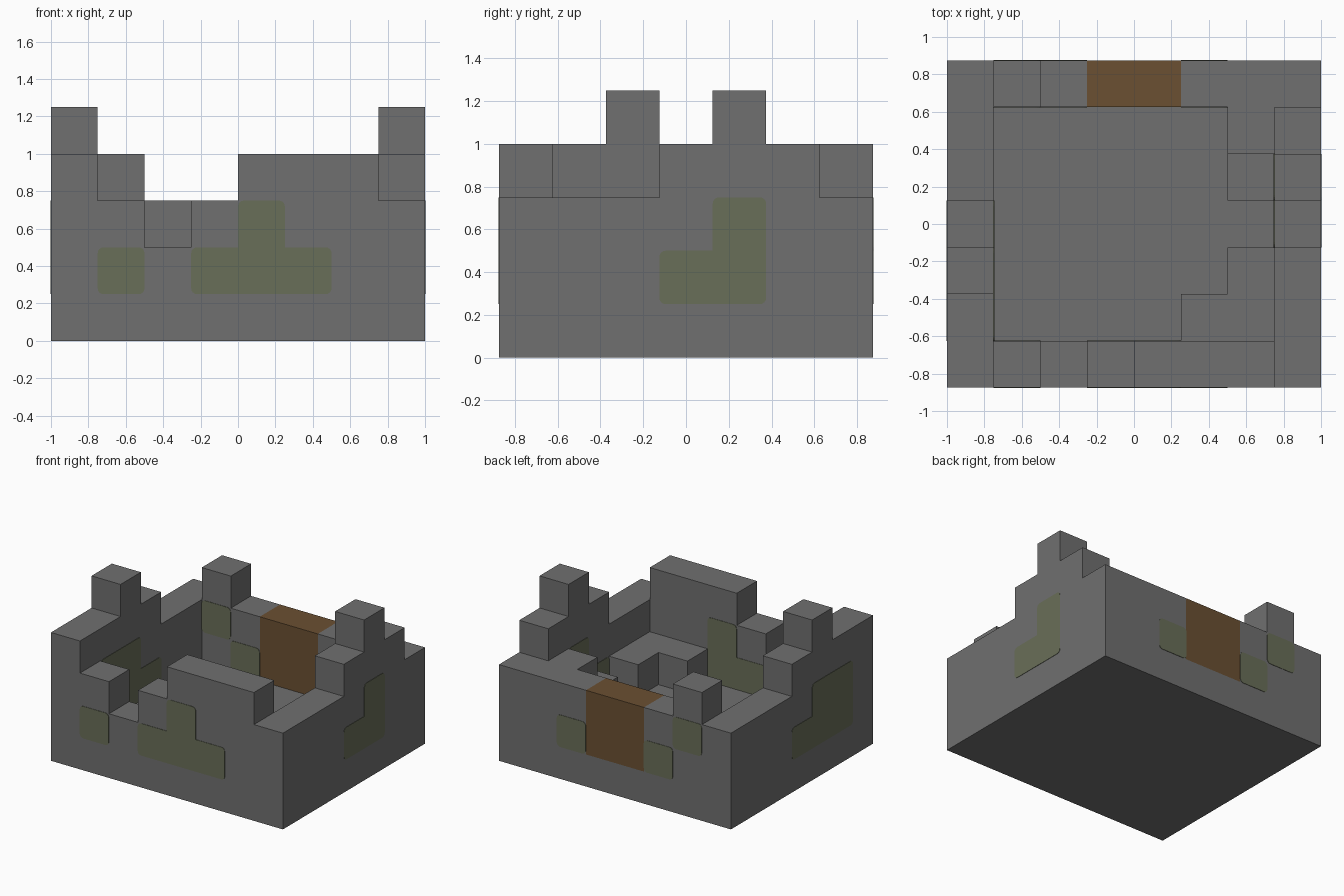
import bpy, bmesh, math
from mathutils import Vector

if "Cube" in bpy.data.objects:
    bpy.data.objects.remove(bpy.data.objects["Cube"], do_unlink=True)

BLOCK = 0.25
ORIGIN = Vector((-1, -0.875, 0))
# Stack heights in blocks: rows run front to back, digits left to right along x
HEIGHTS = ["43234443",
           "41111223",
           "51111123",
           "41111114",
           "31111125",
           "31111134",
           "34333333"]


def material(name, rgb):
    m = bpy.data.materials.new(name)
    m.use_nodes = True
    m.diffuse_color = (*rgb, 1)
    bsdf = m.node_tree.nodes["Principled BSDF"]
    bsdf.inputs["Base Color"].default_value = (*rgb, 1)
    bsdf.inputs["Roughness"].default_value = 1.0
    return m


STONE = material("stone grey", (0.16, 0.16, 0.16))
WOOD = material("door brown", (0.145, 0.08, 0.032))
MOSS = material("moss green", (0.141, 0.156, 0.098))


def finish(name, bm, *mats):
    mesh = bpy.data.meshes.new(name)
    bm.to_mesh(mesh)
    bm.free()
    for m in mats:
        mesh.materials.append(m)
    obj = bpy.data.objects.new(name, mesh)
    bpy.context.collection.objects.link(obj)
    return obj


def filled(i, j, k):
    return 0 <= j < len(HEIGHTS) and 0 <= i < len(HEIGHTS[0]) and 0 <= k < int(HEIGHTS[j][i])


def is_door(i, j, k):
    return j == 6 and i in (3, 4) and k >= 1


# Ruined walls, floor, fallen blocks and door: outer skin of the block stacks
bm = bmesh.new()
for j, row in enumerate(HEIGHTS):
    for i, h in enumerate(row):
        for k in range(int(h)):
            centre = Vector((i + 0.5, j + 0.5, k + 0.5))
            for axis in range(3):
                for sign in (-1, 1):
                    step = [0, 0, 0]
                    step[axis] = sign
                    if filled(i + step[0], j + step[1], k + step[2]):
                        continue
                    n = Vector(step) / 2
                    u = Vector((0, 0, 0))
                    u[(axis + 1) % 3] = 0.5
                    v = n.cross(u) * 2
                    ring = [centre + n + a * u + b * v
                            for a, b in ((-1, -1), (1, -1), (1, 1), (-1, 1))]
                    f = bm.faces.new([bm.verts.new(ORIGIN + p * BLOCK) for p in ring])
                    f.material_index = int(is_door(i, j, k))
bmesh.ops.remove_doubles(bm, verts=bm.verts[:], dist=0.001)
bmesh.ops.dissolve_limit(bm, angle_limit=math.radians(1), verts=bm.verts[:],
                         edges=bm.edges[:], delimit={'MATERIAL'})
finish("ruined_walls", bm, STONE, WOOD)


# Moss patches: thin plates with rounded outer corners on both wall faces
def moss(name, outline, axis, depths):
    for side, (depth, sign) in zip(("front", "back"), zip(depths, (-1, 1))):
        bm = bmesh.new()
        pts = [Vector((a, b)) * BLOCK for a, b in outline]
        verts, convex = [], []
        for n, p in enumerate(pts):
            a, b = p - pts[n - 1], pts[(n + 1) % len(pts)] - p
            along = p.x + (ORIGIN.x if axis == 'x' else ORIGIN.y)
            co = (along, depth, p.y) if axis == 'x' else (depth, along, p.y)
            verts.append(bm.verts.new(co))
            if a.x * b.y - a.y * b.x > 0:
                convex.append(verts[-1])
        bm.faces.new(verts)
        bmesh.ops.bevel(bm, geom=convex, offset=0.03, segments=4, profile=0.5,
                        affect='VERTICES')
        out = bmesh.ops.extrude_face_region(bm, geom=bm.faces[:])
        move = Vector((0, sign, 0)) if axis == 'x' else Vector((sign, 0, 0))
        bmesh.ops.translate(bm, vec=move * 0.003,
                            verts=[g for g in out["geom"] if isinstance(g, bmesh.types.BMVert)])
        bmesh.ops.recalc_face_normals(bm, faces=bm.faces[:])
        finish(f"{name}_{side}", bm, MOSS)


def square(a, b):
    return [(a, b), (a + 1, b), (a + 1, b + 1), (a, b + 1)]


FRONT, BACK = (-0.875, -0.625), (0.625, 0.875)
LEFT, RIGHT = (0.75, 1), (-1, -0.75)
moss("front_moss_small", square(1, 1), 'x', FRONT)
moss("front_moss_large", [(3, 1), (6, 1), (6, 2), (5, 2), (5, 3), (4, 3), (4, 2), (3, 2)],
     'x', FRONT)
moss("back_moss_high", square(1, 2), 'x', BACK)
moss("back_moss_low", square(2, 1), 'x', BACK)
moss("back_moss_far", square(5, 1), 'x', BACK)
moss("left_moss", [(3, 1), (5, 1), (5, 3), (4, 3), (4, 2), (3, 2)], 'y', LEFT)
moss("right_moss", [(1, 1), (4, 1), (4, 2), (3, 2), (3, 3), (1, 3)], 'y', RIGHT)
